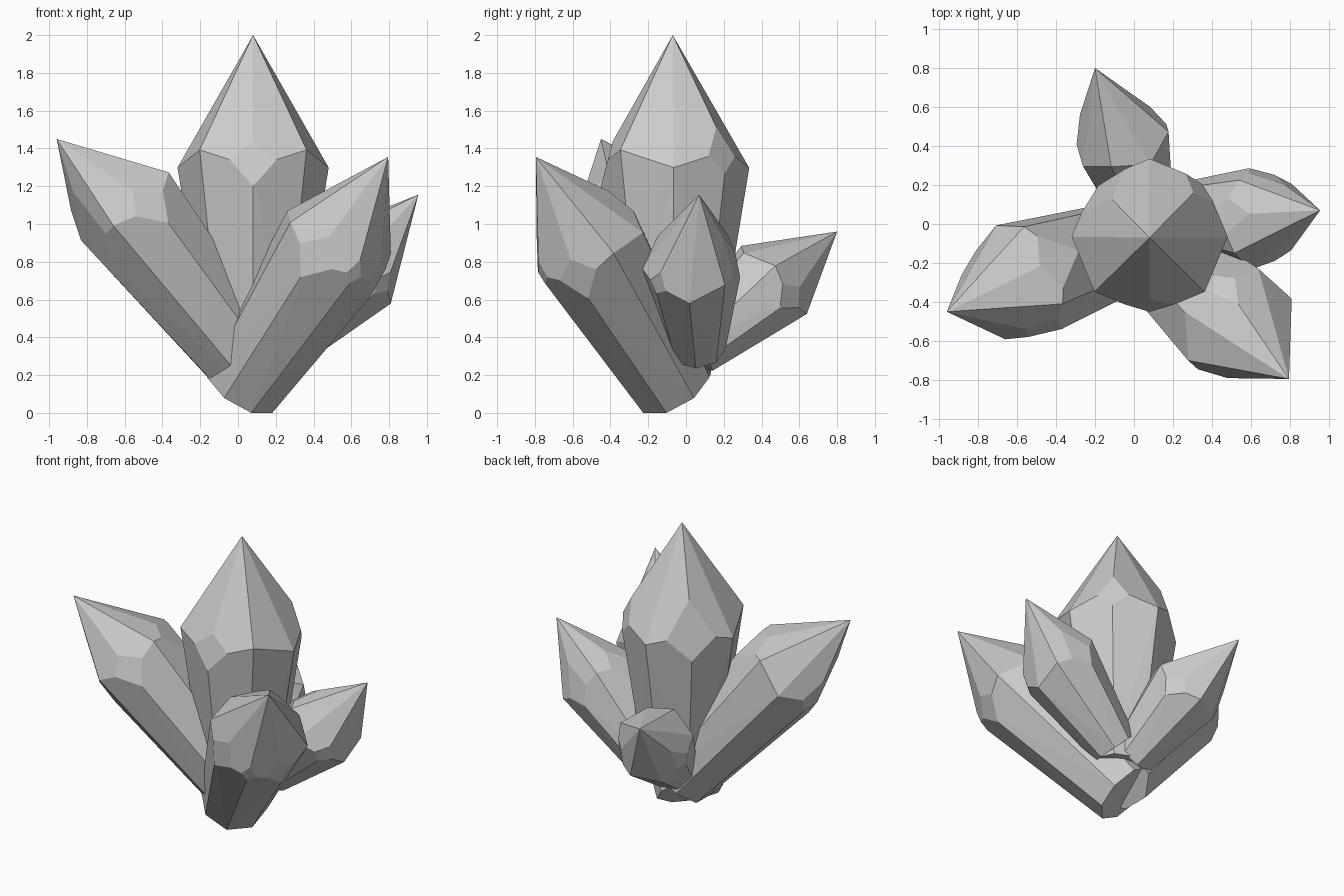
import bpy, bmesh, math
from mathutils import Vector

if "Cube" in bpy.data.objects:
    bpy.data.objects.remove(bpy.data.objects["Cube"])


def crystal(name, base, mid, tip, r_base, r_mid, phase, chips):
    """Eight-sided tapering crystal with a pointed cap; chips = {corner: depth}."""
    base, mid, tip = Vector(base), Vector(mid), Vector(tip)
    axis = (mid - base).normalized()
    # local frame: u sideways, v across the lean
    u = axis.cross(Vector((0, 0, 1)))
    u = u.normalized() if u.length > 0.01 else Vector((1, 0, 0))
    v = axis.cross(u).normalized()
    bm = bmesh.new()
    corners = []
    for i in range(8):
        a = math.radians(phase + 45 * i)
        d = u * math.cos(a) + v * math.sin(a)
        rise = (-0.045 if i % 2 == 0 else 0.045) * r_mid / 0.39
        c = mid + d * r_mid + axis * rise
        corners.append((c, d))
        bm.verts.new(base + d * r_base)
        bm.verts.new(c)
    bm.verts.new(tip)
    bmesh.ops.convex_hull(bm, input=bm.verts[:])
    # chipped shoulder corners
    for i, depth in chips.items():
        c, d = corners[i]
        n = (d * 0.96 + axis * 0.25).normalized()
        bmesh.ops.bisect_plane(bm, geom=bm.verts[:] + bm.edges[:] + bm.faces[:],
                               plane_co=c - n * r_mid * depth, plane_no=n,
                               clear_outer=True)
        bmesh.ops.holes_fill(bm, edges=[e for e in bm.edges if e.is_boundary], sides=0)
    bmesh.ops.recalc_face_normals(bm, faces=bm.faces[:])
    me = bpy.data.meshes.new(name)
    bm.to_mesh(me)
    bm.free()
    ob = bpy.data.objects.new(name, me)
    bpy.context.collection.objects.link(ob)
    return ob


# central upright crystal
crystal("center_crystal", (0.08, -0.07, 0.27), (0.08, -0.065, 1.345),
        (0.08, -0.07, 2.0), 0.235, 0.4, 0, {1: 0.12, 3: 0.19, 6: 0.1})
# large crystal leaning left
crystal("left_crystal", (0.085, -0.065, 0.225), (-0.59, -0.295, 1.08),
        (-0.96, -0.45, 1.45), 0.22, 0.315, 10, {1: 0.11, 2: 0.15, 4: 0.11, 6: 0.15})
# large crystal leaning front right
crystal("front_right_crystal", (0.015, -0.065, 0.134), (0.525, -0.525, 0.9),
        (0.795, -0.795, 1.355), 0.217, 0.32, 22.5, {0: 0.11, 1: 0.07, 2: 0.11, 5: 0.11})
# small crystal leaning right
crystal("right_crystal", (0.21, 0.06, 0.34), (0.64, 0.03, 0.785),
        (0.955, 0.07, 1.155), 0.15, 0.265, 0, {1: 0.11, 4: 0.11, 6: 0.11})
# small crystal leaning back
crystal("back_crystal", (0.06, 0.04, 0.33), (-0.06, 0.445, 0.685),
        (-0.2, 0.8, 0.96), 0.15, 0.255, 22.5, {0: 0.11, 3: 0.11})
